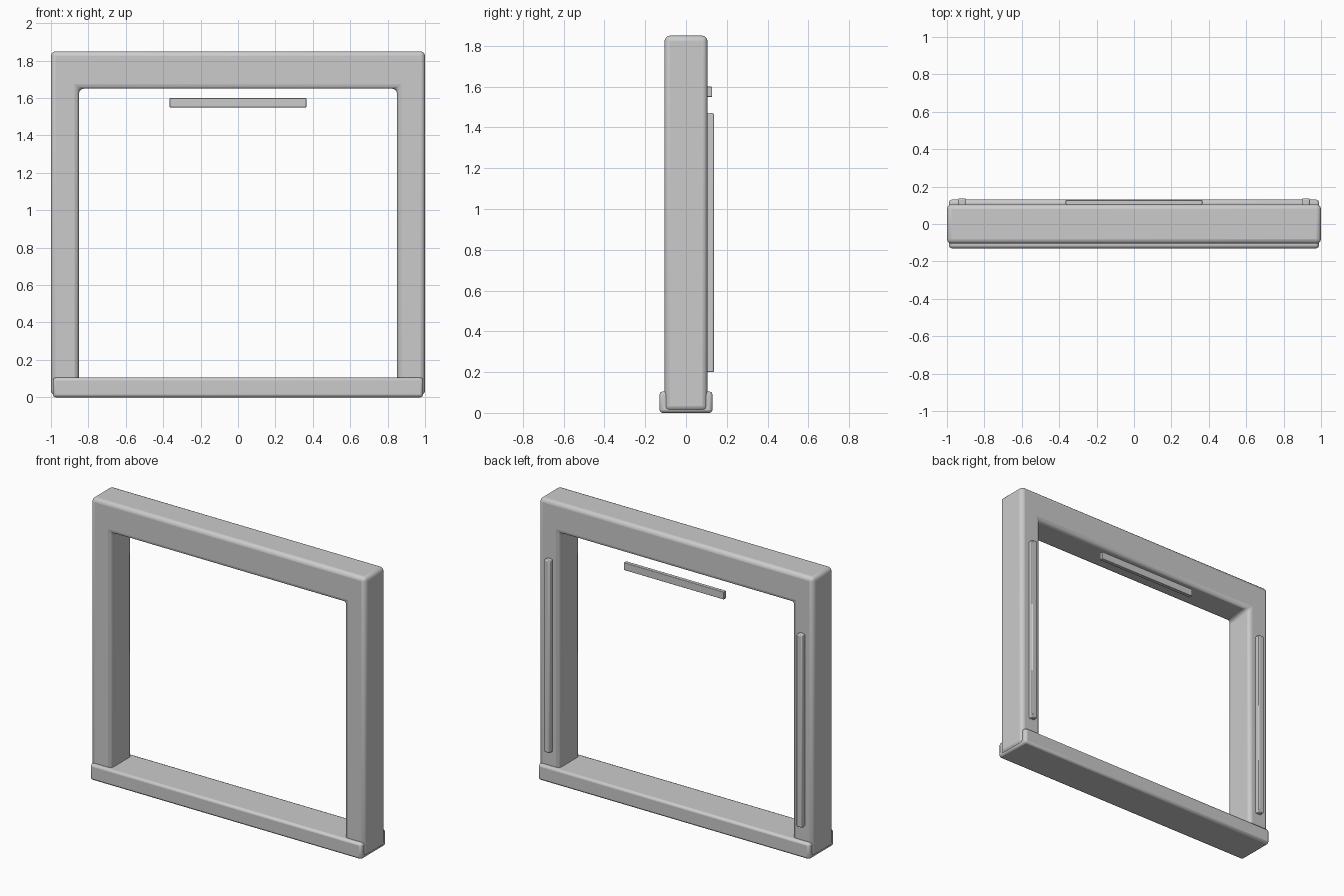
import bpy
import bmesh

cube = bpy.data.objects.get("Cube")
if cube:
    bpy.data.objects.remove(cube, do_unlink=True)

grey = bpy.data.materials.new("light grey")
grey.use_nodes = True
colour = (0.6, 0.6, 0.6, 1)
grey.diffuse_color = colour
grey.node_tree.nodes["Principled BSDF"].inputs["Base Color"].default_value = colour


def finish(name, bm, bevel, segments):
    """Turn a bmesh into a bevelled, smooth-shaded object."""
    bmesh.ops.recalc_face_normals(bm, faces=bm.faces)
    mesh = bpy.data.meshes.new(name)
    bm.to_mesh(mesh)
    bm.free()
    mesh.materials.append(grey)
    obj = bpy.data.objects.new(name, mesh)
    bpy.context.collection.objects.link(obj)
    mod = obj.modifiers.new("rounded edges", "BEVEL")
    mod.width = bevel
    mod.segments = segments
    mod.limit_method = "ANGLE"
    bpy.ops.object.select_all(action="DESELECT")
    obj.select_set(True)
    bpy.context.view_layer.objects.active = obj
    bpy.ops.object.shade_smooth_by_angle()
    return obj


def box(name, x, y, z, bevel, segments=2):
    """Box given by its (low, high) extent on each axis."""
    bm = bmesh.new()
    bmesh.ops.create_cube(bm, size=1)
    for v in bm.verts:
        v.co = [span[0] if c < 0 else span[1] for c, span in zip(v.co, (x, y, z))]
    return finish(name, bm, bevel, segments)


# Surround: two legs and a head in one piece, extruded front to back
outline = [(-1, 0.01), (-1, 1.85), (1, 1.85), (1, 0.01),
           (0.85, 0.01), (0.85, 1.65), (-0.85, 1.65), (-0.85, 0.01)]
bm = bmesh.new()
face = bm.faces.new([bm.verts.new((x, -0.105, z)) for x, z in outline])
ext = bmesh.ops.extrude_face_region(bm, geom=[face])
for v in ext["geom"]:
    if isinstance(v, bmesh.types.BMVert):
        v.co.y = 0.105
finish("window_surround", bm, 0.025, 3)

# Sill along the bottom
box("window_sill", (-0.99, 0.99), (-0.13, 0.13), (0, 0.105), 0.015)

# Upright guide rails on the back
for side, cx in (("left", 0.92), ("right", -0.92)):
    box(side + "_guide_rail", (cx - 0.02, cx + 0.02), (0.095, 0.137), (0.2, 1.47), 0.006)

# Crossbar below the head
box("crossbar", (-0.365, 0.365), (0.103, 0.128), (1.55, 1.6), 0.003)
